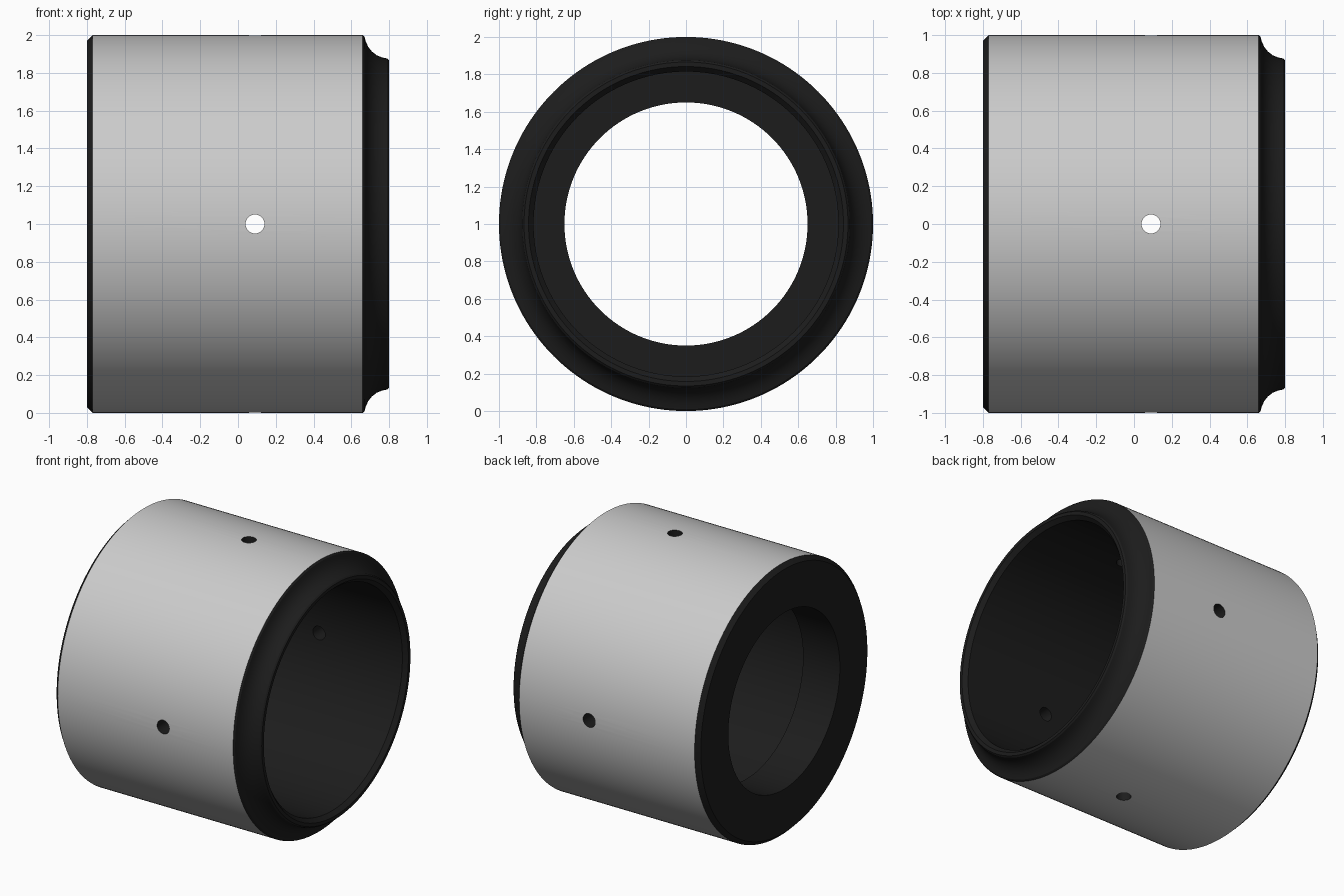
import bpy, bmesh, math
from mathutils import Matrix

if "Cube" in bpy.data.objects:
    bpy.data.objects.remove(bpy.data.objects["Cube"])

SEG = 160


def material(name, value):
    m = bpy.data.materials.new(name)
    m.diffuse_color = (value, value, value, 1)
    m.use_nodes = True
    m.node_tree.nodes["Principled BSDF"].inputs["Base Color"].default_value = m.diffuse_color
    return m


def mesh_object(name, bm):
    bmesh.ops.recalc_face_normals(bm, faces=bm.faces)
    me = bpy.data.meshes.new(name)
    bm.to_mesh(me)
    bm.free()
    ob = bpy.data.objects.new(name, me)
    ob.location.z = 1
    bpy.context.collection.objects.link(ob)
    return ob


# closed wall section (x, radius), lathed around the x axis
profile = [(-0.80, 0.65), (-0.80, 0.97), (-0.77, 1.0), (0.66, 1.0), (0.67, 0.99),
           (0.677, 0.965), (0.69, 0.937), (0.71, 0.912), (0.735, 0.893),
           (0.765, 0.881), (0.79, 0.876), (0.80, 0.866), (0.80, 0.842),
           (0.77, 0.815), (-0.50, 0.815), (-0.50, 0.65)]
bm = bmesh.new()
rings = []
for i in range(SEG):
    a = 2 * math.pi * i / SEG
    rings.append([bm.verts.new((x, r * math.cos(a), r * math.sin(a))) for x, r in profile])
n = len(profile)
for i in range(SEG):
    p, q = rings[i], rings[(i + 1) % SEG]
    for j in range(n):
        k = (j + 1) % n
        bm.faces.new((p[j], q[j], q[k], p[k]))
sleeve = mesh_object("sleeve", bm)

# four radial pin holes
bm = bmesh.new()
for k in range(4):
    mat = (Matrix.Rotation(k * math.pi / 2, 4, 'X')
           @ Matrix.Translation((0.09, 0, 0.92)))
    bmesh.ops.create_cone(bm, cap_ends=True, segments=32, radius1=0.05, radius2=0.05,
                          depth=0.4, matrix=mat)
cutter = mesh_object("pin_hole_cutter", bm)
cutter.hide_render = True

bpy.context.view_layer.objects.active = sleeve
sleeve.select_set(True)
cut = sleeve.modifiers.new("pin_holes", 'BOOLEAN')
cut.operation = 'DIFFERENCE'
cut.solver = 'EXACT'
cut.object = cutter
bpy.ops.object.modifier_apply(modifier=cut.name)
bpy.data.objects.remove(cutter)

# grey outer skin, black everywhere else
me = sleeve.data
me.materials.clear()
me.materials.append(material("outer_grey", 0.8))
me.materials.append(material("black", 0.012))
for f in me.polygons:
    c, nrm = f.center, f.normal
    r = math.hypot(c.y, c.z)
    outer = r > 0.98 and (nrm.y * c.y + nrm.z * c.z) / r > 0.95
    f.material_index = 0 if outer else 1

bpy.ops.object.shade_smooth_by_angle(angle=math.radians(25))
